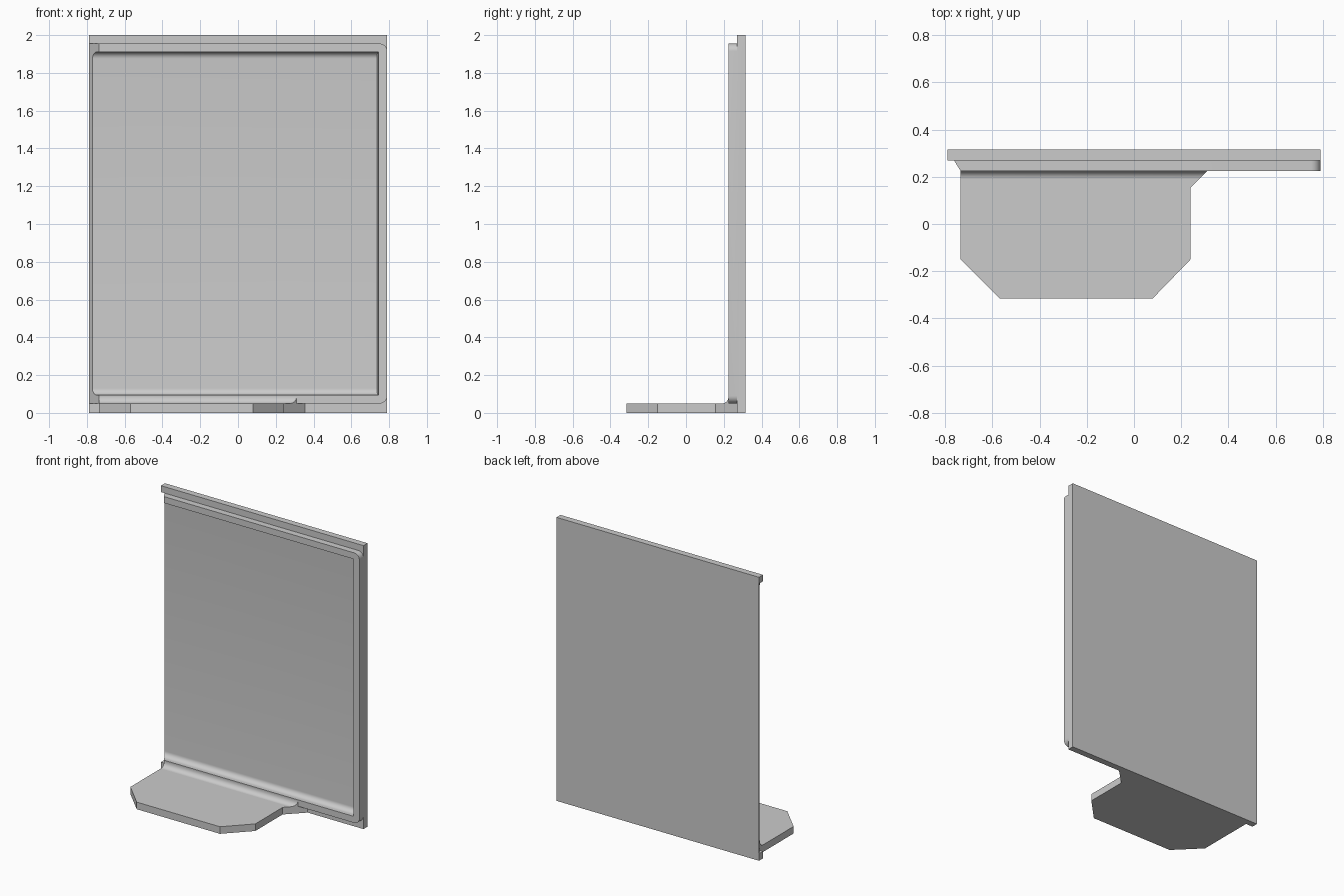
import bpy, bmesh, math

cube = bpy.data.objects.get("Cube")
if cube:
    bpy.data.objects.remove(cube, do_unlink=True)

grey = bpy.data.materials.new("plain grey")
grey.use_nodes = True
COLOUR = (0.6, 0.6, 0.6, 1)
grey.diffuse_color = COLOUR
grey.node_tree.nodes["Principled BSDF"].inputs["Base Color"].default_value = COLOUR


def loft(name, start, end):
    """Solid between two matching outlines."""
    bm = bmesh.new()
    a = [bm.verts.new(p) for p in start]
    b = [bm.verts.new(p) for p in end]
    bm.faces.new(a)
    bm.faces.new(b[::-1])
    for i in range(len(a)):
        j = (i + 1) % len(a)
        bm.faces.new((a[j], a[i], b[i], b[j]))
    bmesh.ops.recalc_face_normals(bm, faces=bm.faces)
    mesh = bpy.data.meshes.new(name)
    bm.to_mesh(mesh)
    bm.free()
    mesh.materials.append(grey)
    obj = bpy.data.objects.new(name, mesh)
    bpy.context.collection.objects.link(obj)
    return obj


def arc(cx, cy, r, a0, a1, n=8):
    angles = [math.radians(a0 + (a1 - a0) * i / n) for i in range(n + 1)]
    return [(cx + r * math.cos(a), cy + r * math.sin(a)) for a in angles]


def boolean(obj, tool, operation):
    mod = obj.modifiers.new(tool.name, 'BOOLEAN')
    mod.operation, mod.object, mod.solver = operation, tool, 'EXACT'
    bpy.context.view_layer.objects.active = obj
    bpy.ops.object.modifier_apply(modifier=mod.name)
    bpy.data.objects.remove(tool, do_unlink=True)


def smooth(obj):
    bpy.ops.object.select_all(action='DESELECT')
    obj.select_set(True)
    bpy.context.view_layer.objects.active = obj
    bpy.ops.object.shade_smooth_by_angle(angle=math.radians(30))


W, BACK, STEP, FRONT, FLOOR = 0.79, 0.315, 0.27, 0.225, 0.282
LOW, HIGH = 0.05, 1.955

# Back plate
rect = [(-W, 0), (W, 0), (W, 2), (-W, 2)]
panel = loft("back_panel", [(x, STEP, z) for x, z in rect], [(x, BACK, z) for x, z in rect])

# Raised rim block, rounded on its left-hand corners
r = 0.04
outline = ([(-W, LOW)] + arc(W - r, LOW + r, r, -90, 0)
           + arc(W - r, HIGH - r, r, 0, 90) + [(-W, HIGH)])
rim = loft("rim", [(x, FRONT, z) for x, z in outline], [(x, 0.295, z) for x, z in outline])
boolean(panel, rim, 'UNION')

# Recess with coved top and bottom, open at one side
r = 0.035
lo, hi = 0.095, 1.91
section = ([(0.2, hi), (0.2, lo)] + arc(FLOOR - r, lo + r, r, -90, 0)
           + arc(FLOOR - r, hi - r, r, 0, 90))
recess = loft("recess", [(-0.9, y, z) for y, z in section],
              [(0.745 - (y - FRONT) * 0.17, y, z) for y, z in section])
boolean(panel, recess, 'DIFFERENCE')

# Slanted open edge between the top and bottom strips
wedge = [(-0.735 + 0.055, FRONT - 0.09), (-W - 0.055, BACK + 0.088), (-W - 0.055, FRONT - 0.09)]
bevel = loft("edge_bevel", [(x, y, LOW) for x, y in wedge], [(x, y, HIGH) for x, y in wedge])
boolean(panel, bevel, 'DIFFERENCE')
smooth(panel)

# Foot shelf with clipped corners
foot = [(-0.735, STEP), (-0.735, -0.15), (-0.57, -BACK), (0.08, -BACK),
        (0.24, -0.15), (0.24, 0.155), (0.355, STEP)]
loft("foot_shelf", [(x, y, 0) for x, y in foot], [(x, y, LOW) for x, y in foot])

# Fillet joining shelf and rim
r = 0.035
cove = arc(FRONT - r, LOW + r, r, -90, 0) + [(FRONT, LOW)]
fillet = loft("shelf_fillet", [(-0.735, y, z) for y, z in cove],
              [(y + 0.085, y, z) for y, z in cove])
smooth(fillet)
